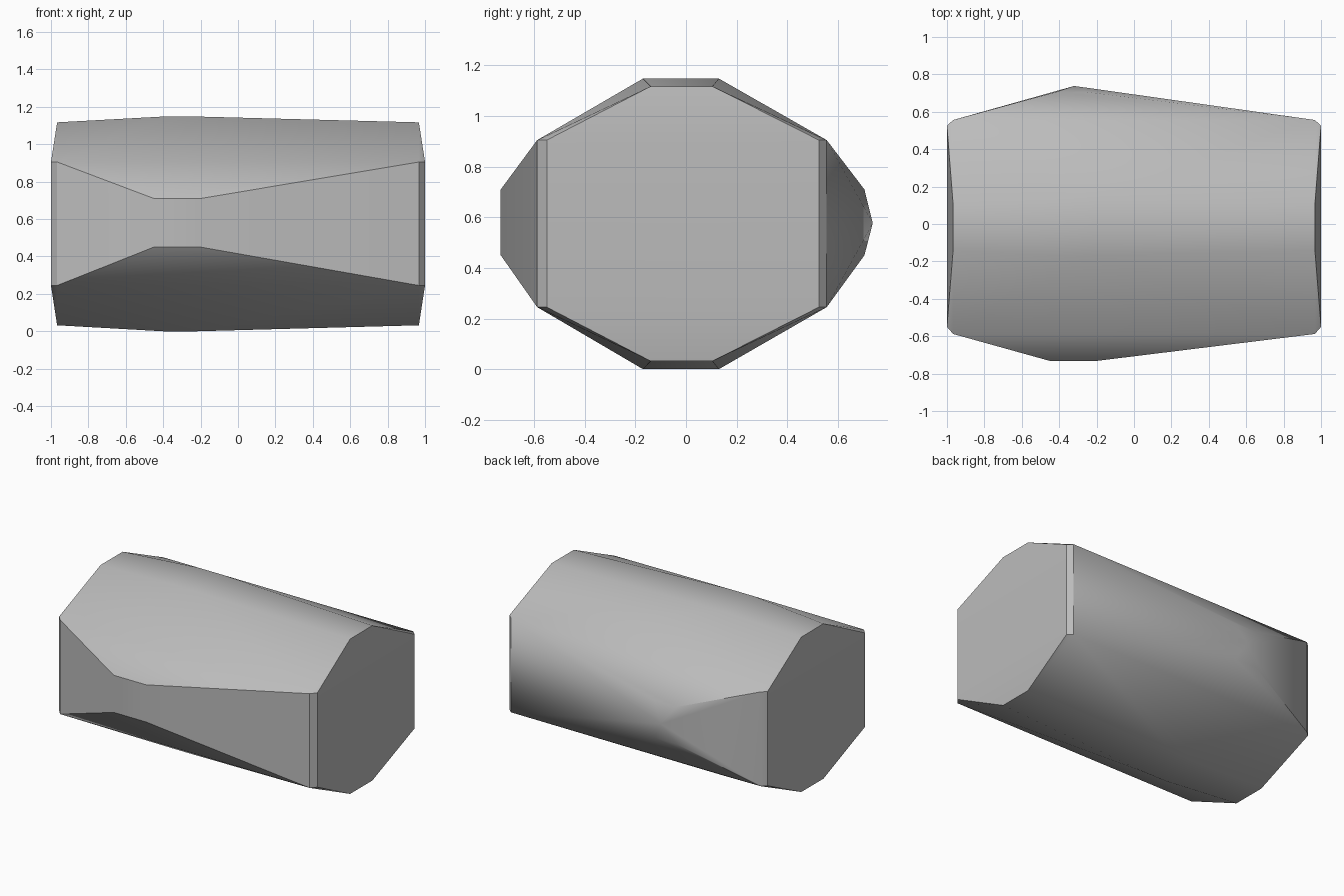
import bpy
import bmesh
import math

cube = bpy.data.objects.get("Cube")
if cube:
    bpy.data.objects.remove(cube, do_unlink=True)

# Plain grey stone
grey = bpy.data.materials.new("stone_grey")
grey.use_nodes = True
colour = (0.5, 0.5, 0.5, 1)
grey.diffuse_color = colour
grey.node_tree.nodes["Principled BSDF"].inputs["Base Color"].default_value = colour

points = []

# Blunt ends with chamfered upright edges
for x in (-1, 1):
    for z in (0.245, 0.905):
        points += [(x, -0.55, z), (x, 0.525, z)]
        points += [(x * 0.967, -0.588, z), (x * 0.967, 0.556, z)]
    for z in (0.032, 1.117):
        points += [(x * 0.967, -0.14, z), (x * 0.967, 0.105, z)]

# Raised crown and belly
for x, y in ((-0.4, -0.17), (-0.4, 0.13), (-0.22, -0.17), (-0.22, 0.13)):
    points += [(x, y, 0.0), (x, y, 1.148)]

# Front bulge
for z in (0.45, 0.71):
    points += [(-0.45, -0.732, z), (-0.2, -0.732, z)]

# Back ridge with a single peak
points.append((-0.32, 0.738, 0.577))
for z in (0.45, 0.71):
    points += [(-0.42, 0.705, z), (-0.25, 0.705, z)]

# Wrap the corner points in one faceted skin
bm = bmesh.new()
for p in points:
    bm.verts.new(p)
hull = bmesh.ops.convex_hull(bm, input=bm.verts)
loose = [v for v in bm.verts if not v.link_faces]
bmesh.ops.delete(bm, geom=loose, context='VERTS')
bmesh.ops.recalc_face_normals(bm, faces=bm.faces)
mesh = bpy.data.meshes.new("rock_block")
bm.to_mesh(mesh)
bm.free()

rock = bpy.data.objects.new("rock_block", mesh)
bpy.context.collection.objects.link(rock)
mesh.materials.append(grey)
bpy.ops.object.select_all(action='DESELECT')
rock.select_set(True)
bpy.context.view_layer.objects.active = rock
bpy.ops.object.shade_smooth_by_angle(angle=math.radians(30))
